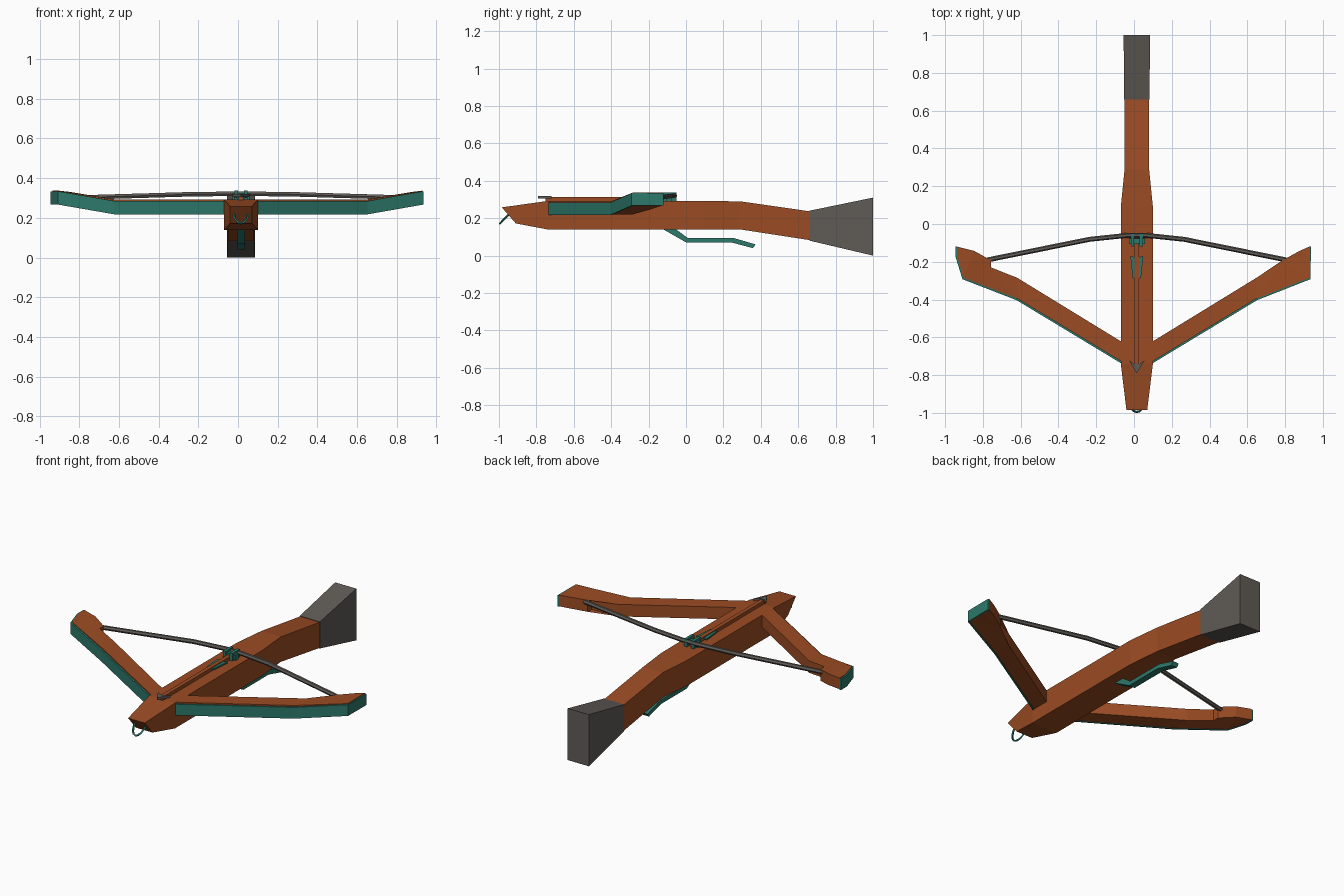
import bpy, bmesh, math
from mathutils import Vector

if "Cube" in bpy.data.objects:
    bpy.data.objects.remove(bpy.data.objects["Cube"])

CX = 0.015  # centre line of the stock


def material(name, rgb):
    m = bpy.data.materials.new(name)
    m.diffuse_color = (*rgb, 1)
    m.use_nodes = True
    m.node_tree.nodes["Principled BSDF"].inputs["Base Color"].default_value = m.diffuse_color
    return m


WOOD = material("brown wood", (0.33, 0.072, 0.017))
TEAL = material("teal metal", (0.026, 0.19, 0.145))
GREY = material("dark grey", (0.115, 0.105, 0.093))


def make(name, verts, faces, mat, triangulate=False):
    bm = bmesh.new()
    vs = [bm.verts.new(v) for v in verts]
    for f in faces:
        bm.faces.new([vs[i] for i in f])
    if triangulate:
        bmesh.ops.triangulate(bm, faces=[f for f in bm.faces if len(f.verts) > 4])
    bmesh.ops.recalc_face_normals(bm, faces=bm.faces)
    me = bpy.data.meshes.new(name)
    bm.to_mesh(me)
    bm.free()
    me.materials.append(mat)
    ob = bpy.data.objects.new(name, me)
    bpy.context.collection.objects.link(ob)
    return ob


def loft(name, rings, mat):
    """Skin equal-sized rings and cap both ends."""
    n = len(rings[0])
    faces = [tuple(range(n)), tuple((len(rings) - 1) * n + i for i in range(n))]
    for k in range(len(rings) - 1):
        for i in range(n):
            j = (i + 1) % n
            faces.append((k * n + i, k * n + j, (k + 1) * n + j, (k + 1) * n + i))
    return make(name, [v for r in rings for v in r], faces, mat)


def prism(name, low, high, mat):
    """Close an outline given as matching lower and upper loops."""
    n = len(low)
    faces = [tuple(range(n)), tuple(range(n, 2 * n))]
    faces += [(i, (i + 1) % n, n + (i + 1) % n, n + i) for i in range(n)]
    return make(name, low + high, faces, mat, True)


def box(name, x0, x1, y0, y1, z0, z1, mat):
    c = [(x0, y0), (x1, y0), (x1, y1), (x0, y1)]
    return prism(name, [(x, y, z0) for x, y in c], [(x, y, z1) for x, y in c], mat)


def section(w_low, w_high, y_low, y_high, z_low, z_high):
    return [(CX - w_low, y_low, z_low), (CX + w_low, y_low, z_low),
            (CX + w_high, y_high, z_high), (CX - w_high, y_high, z_high)]


def tube(name, pts, r, mat, sides=6):
    rings = []
    pts = [Vector(p) for p in pts]
    for i, p in enumerate(pts):
        d = (pts[min(i + 1, len(pts) - 1)] - pts[max(i - 1, 0)]).normalized()
        up = Vector((0, 0, 1)) if abs(d.z) < 0.9 else Vector((0, 1, 0))
        u = d.cross(up).normalized()
        v = u.cross(d)
        rings.append([p + r * (math.cos(a) * u + math.sin(a) * v)
                      for a in (2 * math.pi * k / sides for k in range(sides))])
    return loft(name, rings, mat)


# Wooden stock and flared butt
loft("stock", [section(0.055, 0.055, -0.91, -0.985, 0.172, 0.258),
               section(0.085, 0.085, -0.74, -0.74, 0.14, 0.292),
               section(0.085, 0.085, 0.09, 0.09, 0.14, 0.292),
               section(0.065, 0.065, 0.29, 0.29, 0.14, 0.29),
               section(0.065, 0.065, 0.66, 0.66, 0.083, 0.237)], WOOD)
loft("butt", [section(0.067, 0.067, 0.66, 0.66, 0.08, 0.24),
              section(0.07, 0.07, 1.0, 1.0, 0.0, 0.31)], GREY)


# Bow limbs: outline in distance from the centre line, rising toward the tip
def lift(d):
    return 0.05 * min(max((d - 0.63) / 0.27, 0), 1)


for side, tip, corner in ((-1, 0.95, 0.918), (1, 0.912, 0.914)):
    label = "left" if side < 0 else "right"
    front = [(0.07, -0.735), (0.633, -0.395), (corner, -0.285), (tip, -0.175), (tip, -0.12)]
    back = [(0.86, -0.143), (0.772, -0.192), (0.772, -0.23), (0.633, -0.285), (0.07, -0.63)]
    out = front + back
    prism(label + "_limb",
          [(CX + side * d, y, 0.22 + lift(d)) for d, y in out],
          [(CX + side * d, y, 0.292 + lift(d) * 0.9) for d, y in out], WOOD)
    # Metal facing along the front and tip of the limb
    rings = []
    for i, (d, y) in enumerate(front):
        a, b = Vector(front[max(i - 1, 0)]), Vector(front[min(i + 1, 4)])
        t = (b - a).normalized()
        o = Vector((d, y)) + 0.009 * Vector((t.y, -t.x))
        z0, z1 = 0.217 + lift(d), 0.284 + lift(d)
        rings.append([(CX + side * p, q, z) for p, q, z in
                      ((d, y, z0), (o.x, o.y, z0), (o.x, o.y, z1), (d, y, z1))])
    loft(label + "_limb_facing", rings, TEAL)

# Bowstring
half = [(0.79, -0.19, 0.303), (0.25, -0.081, 0.319), (0.05, -0.06, 0.321)]
tube("bowstring", [(CX - d, y, z) for d, y, z in half]
     + [(CX + d, y, z) for d, y, z in reversed(half)], 0.013, GREY)

# Bolt with shaft, barbed head and fletching
box("bolt_shaft", CX - 0.012, CX + 0.012, -0.75, -0.07, 0.29, 0.313, WOOD)
head = [(0, -0.79), (0.042, -0.72), (0.014, -0.742), (-0.014, -0.742), (-0.042, -0.72)]
prism("bolt_head", [(CX + x, y, 0.306) for x, y in head],
      [(CX + x, y, 0.32) for x, y in head], GREY)
for s in (-1, 1):
    fin = [(0.012, -0.29), (0.022, -0.285), (0.034, -0.17), (0.012, -0.175)]
    prism("fletching", [(CX + s * x, y, 0.299) for x, y in fin],
          [(CX + s * x, y, 0.308) for x, y in fin], TEAL)
    # String latch prongs
    a, b = sorted((CX + s * 0.014, CX + s * 0.032))
    box("latch_prong", a, b, -0.12, -0.05, 0.285, 0.338, TEAL)
box("latch_bar", CX - 0.042, CX + 0.042, -0.105, -0.078, 0.285, 0.325, TEAL)

# Trigger lever under the stock
lever = [(-0.13, 0.145), (-0.06, 0.145), (0.01, 0.094), (0.255, 0.094),
         (0.372, 0.06), (0.358, 0.04), (0.24, 0.071), (0.0, 0.071)]
prism("trigger", [(CX - 0.02, y, z) for y, z in lever],
      [(CX + 0.02, y, z) for y, z in lever], TEAL)

# Foot loop at the nose
arc = [math.pi * k / 8 for k in range(9)]
tube("foot_loop", [(CX + 0.036 * math.cos(a), -0.945 - 0.05 * math.sin(a),
                    0.222 - 0.05 * math.sin(a)) for a in arc], 0.006, TEAL, 4)
